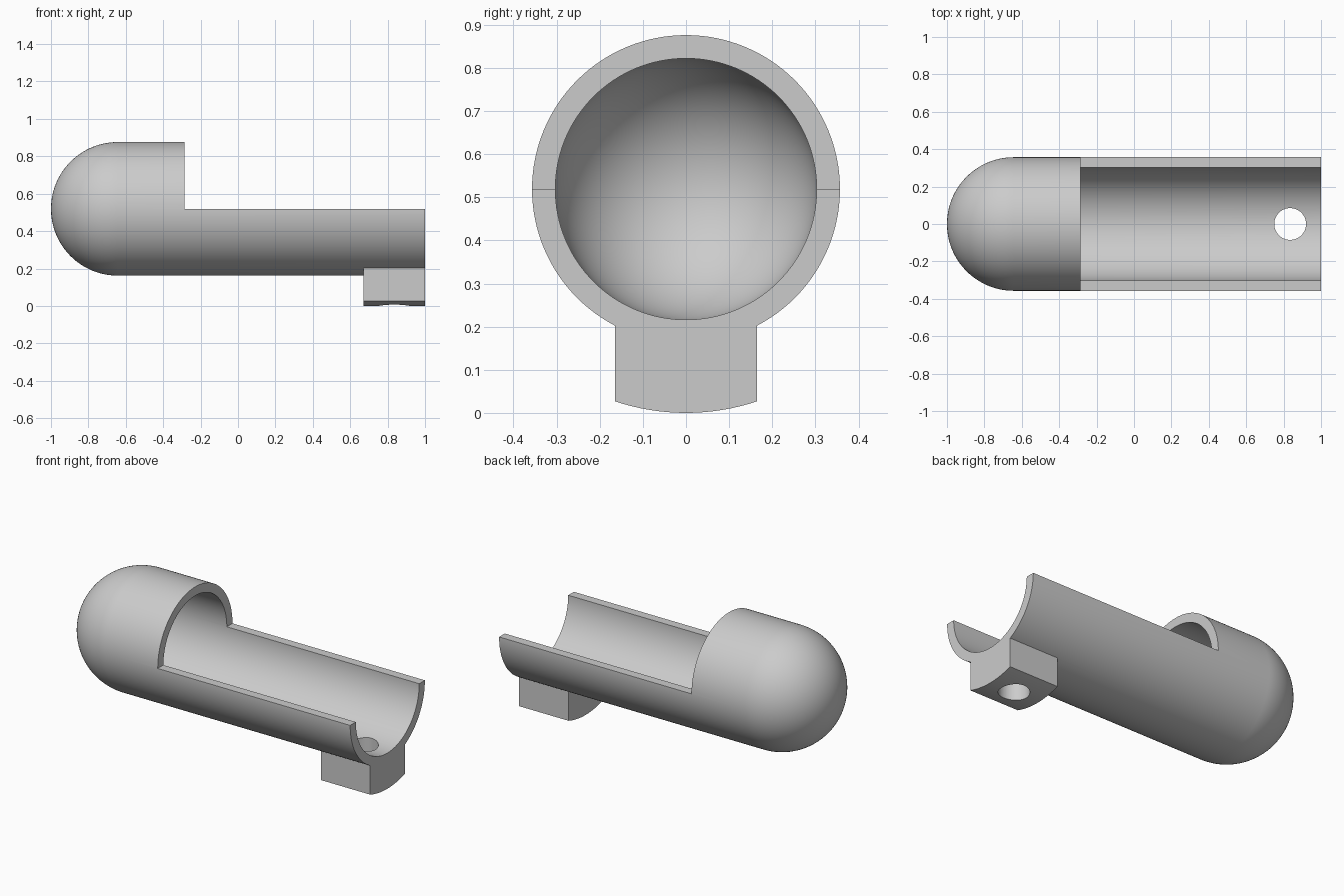
import bpy, bmesh, math
from mathutils import Matrix, Vector

if "Cube" in bpy.data.objects:
    bpy.data.objects.remove(bpy.data.objects["Cube"])

CZ = 0.519           # height of the tube axis
RO, RI = 0.357, 0.303  # outer and inner tube radius
DX = -1 + RO         # centre of the domed end
STEP_X = -0.287      # where the upper half is cut away

grey = bpy.data.materials.new("light grey")
grey.diffuse_color = (0.6, 0.6, 0.6, 1)
grey.use_nodes = True
grey.node_tree.nodes["Principled BSDF"].inputs["Base Color"].default_value = grey.diffuse_color


def make(name, bm):
    bmesh.ops.recalc_face_normals(bm, faces=bm.faces[:])
    me = bpy.data.meshes.new(name)
    bm.to_mesh(me)
    bm.free()
    me.materials.append(grey)
    ob = bpy.data.objects.new(name, me)
    bpy.context.collection.objects.link(ob)
    return ob


def combine(target, tool, op):
    mod = target.modifiers.new(op, 'BOOLEAN')
    mod.operation, mod.object, mod.solver = op, tool, 'EXACT'
    bpy.context.view_layer.objects.active = target
    bpy.ops.object.modifier_apply(modifier=mod.name)
    bpy.data.objects.remove(tool)


def arc(radius, a0, a1, n):
    return [(radius * math.cos(a0 + (a1 - a0) * i / n),
             radius * math.sin(a0 + (a1 - a0) * i / n)) for i in range(n + 1)]


# hollow tube with a domed end, revolved around the x axis
bm = bmesh.new()
profile = [(DX + x, r) for x, r in arc(RO, math.pi, math.pi / 2, 32)]
profile += [(1, RO), (1, RI)]
profile += [(DX + x, r) for x, r in arc(RI, math.pi / 2, math.pi, 32)]
verts = [bm.verts.new((x, r, CZ)) for x, r in profile]
edges = [bm.edges.new(pair) for pair in zip(verts, verts[1:])]
bmesh.ops.spin(bm, geom=verts + edges, cent=(0, 0, CZ), axis=(1, 0, 0),
               angle=2 * math.pi, steps=128)
bmesh.ops.remove_doubles(bm, verts=bm.verts[:], dist=1e-4)
body = make("domed_trough", bm)

# cut away the upper half of the open end
bm = bmesh.new()
bmesh.ops.create_cube(bm, size=1, matrix=Matrix.Translation((STEP_X + 1, 0, CZ + 0.5))
                      @ Matrix.Diagonal((2, 2, 1, 1)))
combine(body, make("upper_cutter", bm), 'DIFFERENCE')

# mounting foot: curved underside, top buried in the tube wall
bm = bmesh.new()
half = math.asin(0.165 / CZ)
top = math.asin(0.165 / 0.335)
section = arc(CZ, -math.pi / 2 - half, -math.pi / 2 + half, 16)
section += arc(0.335, -math.pi / 2 + top, -math.pi / 2 - top, 16)
face = bm.faces.new([bm.verts.new((0.67, y, CZ + z)) for y, z in section])
new = bmesh.ops.extrude_face_region(bm, geom=[face])["geom"]
bmesh.ops.translate(bm, vec=Vector((0.33, 0, 0)),
                    verts=[v for v in new if isinstance(v, bmesh.types.BMVert)])
combine(body, make("mounting_foot", bm), 'UNION')

# bolt hole through the foot and wall
bm = bmesh.new()
bmesh.ops.create_cone(bm, cap_ends=True, segments=64, radius1=0.085, radius2=0.085,
                      depth=0.6, matrix=Matrix.Translation((0.835, 0, 0.15)))
combine(body, make("hole_cutter", bm), 'DIFFERENCE')

# smooth shading with crisp edges
bpy.ops.object.select_all(action='DESELECT')
body.select_set(True)
bpy.context.view_layer.objects.active = body
bpy.ops.object.shade_smooth_by_angle(angle=math.radians(30))
